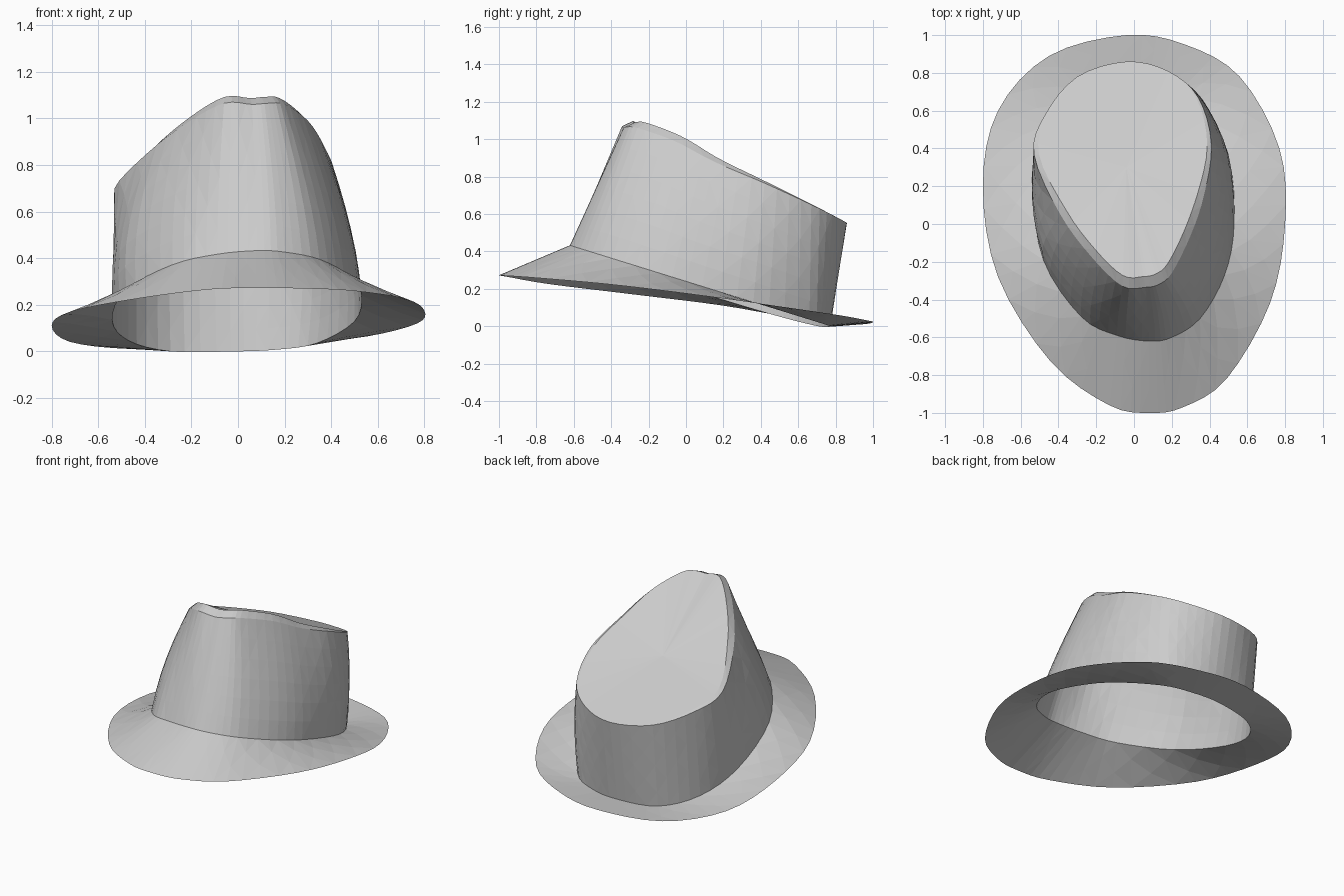
import bpy
from mathutils import Vector

cube = bpy.data.objects.get("Cube")
if cube:
    bpy.data.objects.remove(cube, do_unlink=True)

felt = bpy.data.materials.new("grey_felt")
felt.use_nodes = True
colour = (0.6, 0.6, 0.6, 1)
felt.diffuse_color = colour
felt.node_tree.nodes["Principled BSDF"].inputs["Base Color"].default_value = colour
felt.node_tree.nodes["Principled BSDF"].inputs["Roughness"].default_value = 0.9


def closed_curve(points, steps=4):
    """Smooth closed ring through the given points."""
    pts = [Vector(p) for p in points]
    count = len(pts)
    ring = []
    for i in range(count):
        a, b, c, d = (pts[(i + k) % count] for k in (-1, 0, 1, 2))
        for s in range(steps):
            t = s / steps
            ring.append(0.5 * (2 * b + (c - a) * t
                               + (2 * a - 5 * b + 4 * c - d) * t ** 2
                               + (3 * b - a - 3 * c + d) * t ** 3))
    return ring


def blend(ring_a, ring_b, t):
    return [a.lerp(b, t) for a, b in zip(ring_a, ring_b)]


def loft(name, rings, tip=None):
    """Skin a stack of rings, optionally closing the last one to a tip."""
    count = len(rings[0])
    verts = [v for ring in rings for v in ring]
    faces = []
    for r in range(len(rings) - 1):
        for i in range(count):
            j = (i + 1) % count
            lo, hi = r * count, (r + 1) * count
            if (i + r) % 2:
                faces += [(lo + i, lo + j, hi + j), (lo + i, hi + j, hi + i)]
            else:
                faces += [(lo + i, lo + j, hi + i), (lo + j, hi + j, hi + i)]
    if tip is not None:
        verts.append(tip)
        last = (len(rings) - 1) * count
        faces += [(last + i, last + (i + 1) % count, len(verts) - 1)
                  for i in range(count)]
    mesh = bpy.data.meshes.new(name)
    mesh.from_pydata(verts, [], faces)
    mesh.materials.append(felt)
    obj = bpy.data.objects.new(name, mesh)
    bpy.context.collection.objects.link(obj)


# Guide rings, each starting at the front and running towards the left side
brim_edge = closed_curve([
    (.08, -1, .272), (.26, -.97, .27), (.49, -.82, .26), (.72, -.42, .225),
    (.8, 0, .175), (.77, .4, .12), (.56, .78, .065), (.27, .95, .035),
    (-.04, 1, .02), (-.45, .89, .01), (-.72, .6, .04), (-.8, .2, .11),
    (-.72, -.28, .17), (-.44, -.73, .225), (-.13, -.96, .265)])

base_outline = [
    (.08, -.62), (.2, -.6), (.35, -.5), (.48, -.27), (.53, 0), (.5, .36),
    (.34, .66), (.17, .75), (-.03, .77), (-.29, .71), (-.47, .52),
    (-.54, .22), (-.48, -.19), (-.28, -.49), (-.09, -.59)]
crown_base = closed_curve(
    [(x, y, .24 - .31 * y + .07 * min(x, 0)) for x, y in base_outline])

crown_rim = closed_curve([
    (.06, -.335, 1.06), (.13, -.32, 1.065), (.2, -.26, 1.06), (.3, -.06, .99),
    (.37, .15, .88), (.41, .42, .765), (.34, .67, .65), (.18, .81, .58),
    (-.04, .86, .55), (-.3, .78, .57), (-.47, .58, .63), (-.53, .37, .7),
    (-.39, .05, .85), (-.22, -.18, .98), (-.06, -.33, 1.065)])

# Brim, a thin sheet sloping down from the crown
loft("brim", [blend(brim_edge, crown_base, k / 3) for k in range(4)])

# Crown wall, fuller on the left side and at the front
wall = []
for k in range(7):
    t = k / 6
    ring = blend(crown_base, crown_rim, t)
    for v in ring:
        fullness = .22 if v.x > 0 else .3 * max(0, min(1, (.3 - v.y) / .4))
        v.x *= 1 + fullness * t * (1 - t)
    wall.append(ring)
loft("crown_wall", wall)

# Crown top, with a soft raised lip that fades out towards the back
centre = Vector((-.04, .3, .78))
lip = []
for v in crown_rim:
    amount = max(0, min(1, (.86 - v.y) / .8))
    p = v.lerp(centre, .09 * amount)
    p.z = v.z + .027 * amount
    lip.append(p)
loft("crown_top", [crown_rim, lip] + [[v.lerp(centre, t) for v in lip] for t in (.35, .7)],
     tip=centre)
